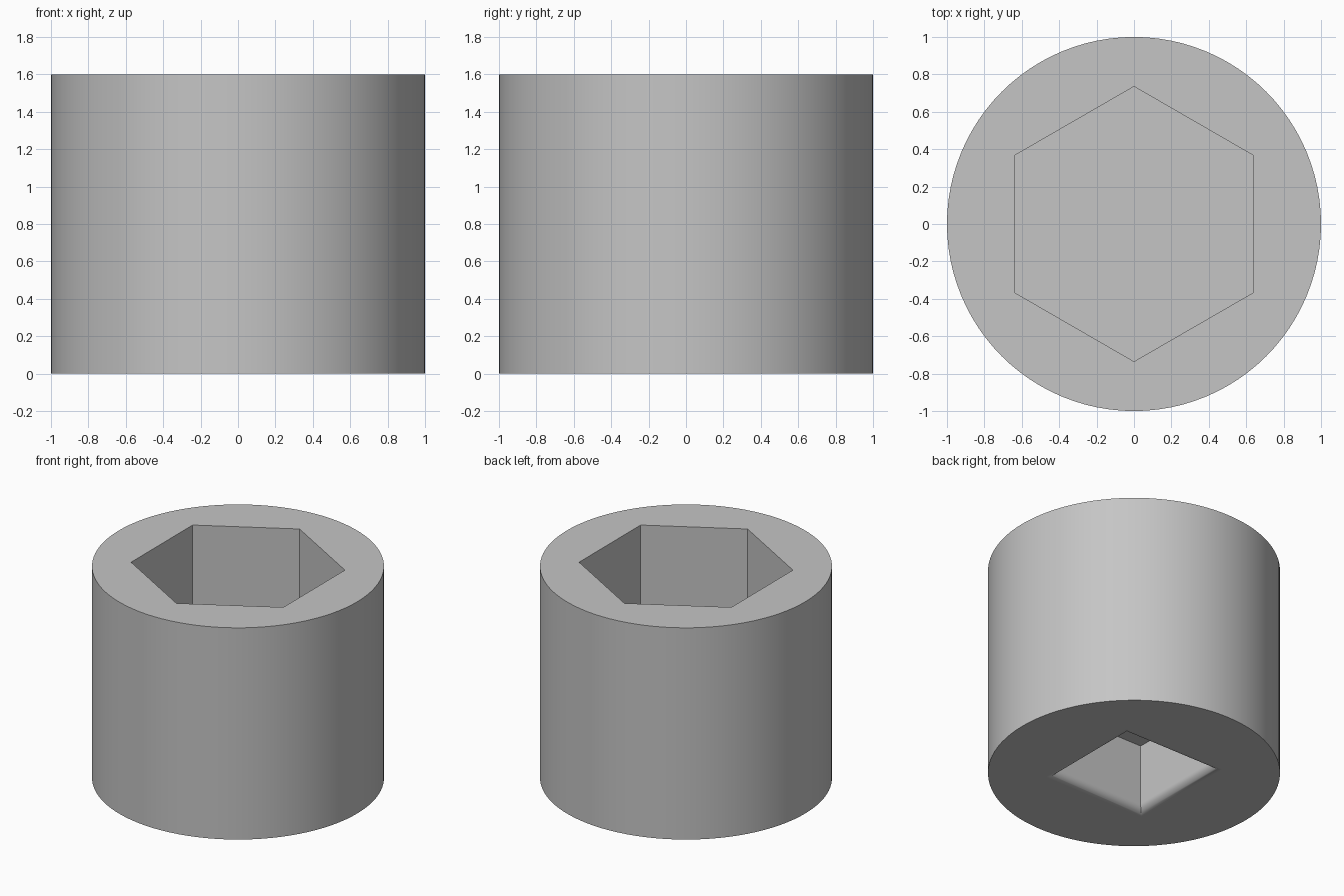
import bpy
import bmesh
from math import cos, sin, pi, radians, sqrt

if "Cube" in bpy.data.objects:
    bpy.data.objects.remove(bpy.data.objects["Cube"])

HEIGHT = 1.6
HEX_RADIUS, HEX_FLOOR = 0.735, 0.7
DRIVE_HALF, DRIVE_DEPTH, FILLET = 0.37, 0.515, 0.06

steel = bpy.data.materials.new("grey_steel")
steel.use_nodes = True
colour = (0.56, 0.56, 0.56, 1)
steel.diffuse_color = colour
steel.node_tree.nodes["Principled BSDF"].inputs["Base Color"].default_value = colour


def prism(name, sides, turn, rings):
    """Closed solid lofted through (radius, z) rings, listed bottom to top."""
    bm = bmesh.new()
    loops = [[bm.verts.new((r * cos(turn + 2 * pi * i / sides),
                            r * sin(turn + 2 * pi * i / sides), z))
              for i in range(sides)] for r, z in rings]
    for low, high in zip(loops, loops[1:]):
        for i in range(sides):
            j = (i + 1) % sides
            bm.faces.new((low[i], low[j], high[j], high[i]))
    bm.faces.new(loops[0][::-1])
    bm.faces.new(loops[-1])
    mesh = bpy.data.meshes.new(name)
    bm.to_mesh(mesh)
    bm.free()
    mesh.materials.append(steel)
    obj = bpy.data.objects.new(name, mesh)
    bpy.context.collection.objects.link(obj)
    return obj


# Round body
body = prism("socket_body", 96, 0, [(1, 0), (1, HEIGHT)])

# Hexagonal recess in the top
hex_cutter = prism("hex_cutter", 6, pi / 2,
                   [(HEX_RADIUS, HEX_FLOOR), (HEX_RADIUS, HEIGHT + 0.2)])

# Square drive recess underneath, with a rounded lip
STEPS = 8
lip = []
for k in range(STEPS + 1):
    a = pi / 2 * (1 - k / STEPS)
    half = DRIVE_HALF + FILLET * (1 - cos(a))
    lip.append((half * sqrt(2), FILLET * (1 - sin(a))))
drive_cutter = prism("drive_cutter", 4, pi / 4,
                     [(lip[0][0], -0.2)] + lip + [(DRIVE_HALF * sqrt(2), DRIVE_DEPTH)])

# Cut both recesses
bpy.ops.object.select_all(action='DESELECT')
bpy.context.view_layer.objects.active = body
body.select_set(True)
for cutter in (hex_cutter, drive_cutter):
    cutter.hide_render = True
    mod = body.modifiers.new(cutter.name, 'BOOLEAN')
    mod.operation = 'DIFFERENCE'
    mod.solver = 'EXACT'
    mod.object = cutter
    bpy.ops.object.modifier_apply(modifier=mod.name)
    bpy.data.objects.remove(cutter)

# Smooth round surfaces, crisp rims and corners
bpy.ops.object.shade_smooth_by_angle(angle=radians(30))
weighted = body.modifiers.new("even_shading", 'WEIGHTED_NORMAL')
weighted.keep_sharp = True
